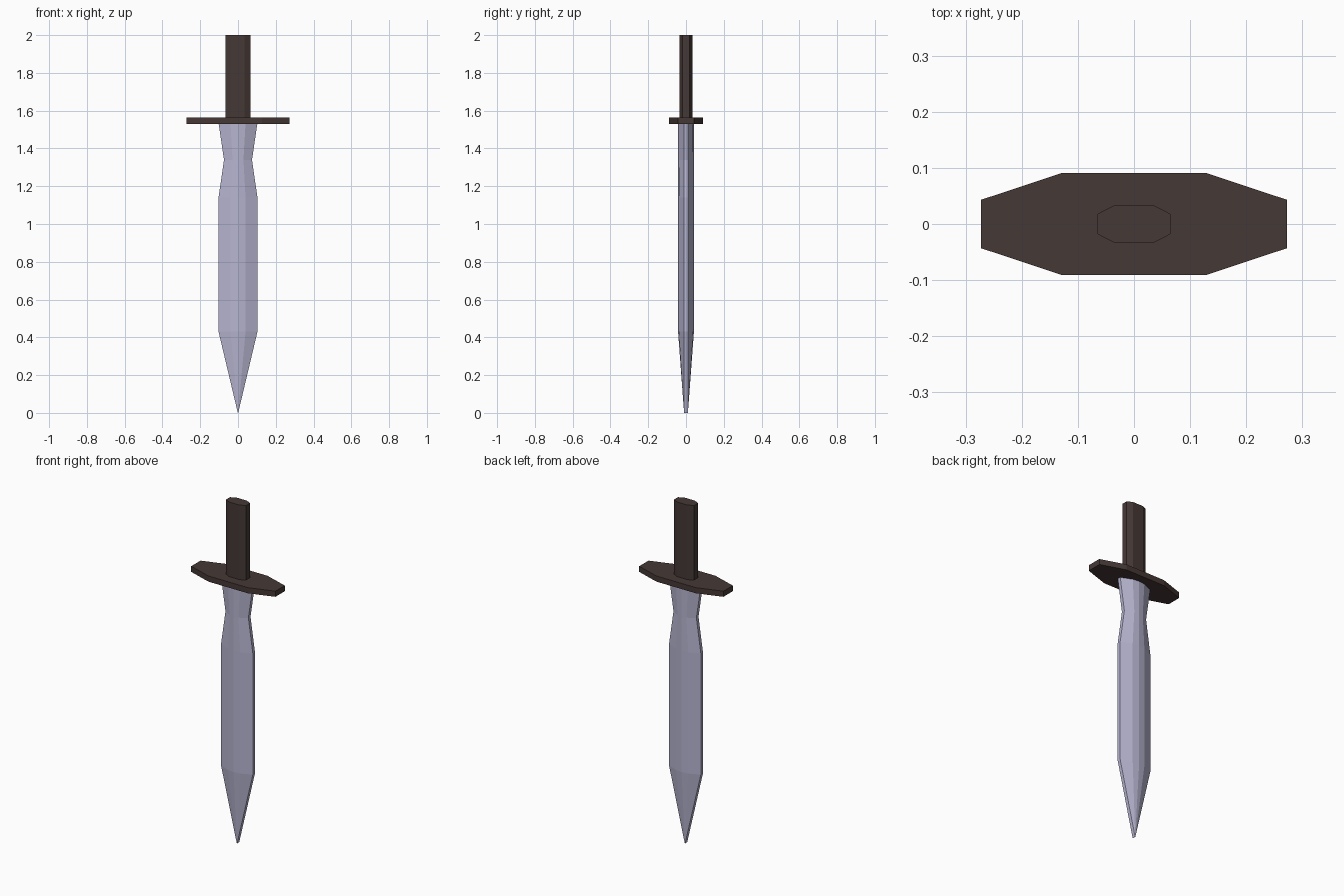
import bpy, bmesh

if "Cube" in bpy.data.objects:
    bpy.data.objects.remove(bpy.data.objects["Cube"])

def material(name, color):
    m = bpy.data.materials.new(name)
    m.diffuse_color = (*color, 1)
    m.use_nodes = True
    m.node_tree.nodes["Principled BSDF"].inputs["Base Color"].default_value = m.diffuse_color
    return m

def mirrored(quarter):
    """Closed outline from the +x +y quarter, listed from the x side to the y side."""
    left = [(-x, y) for x, y in reversed(quarter) if x > 0]
    top = quarter + left
    return top + [(-x, -y) for x, y in top if not (y == 0)]

def loft(name, rings, mat):
    """Flat-faced skin through matching rings, capped at both ends."""
    bm = bmesh.new()
    loops = [[bm.verts.new(p) for p in ring] for ring in rings]
    n = len(loops[0])
    for a, b in zip(loops, loops[1:]):
        for i in range(n):
            j = (i + 1) % n
            bm.faces.new((a[i], a[j], b[j], b[i]))
    bm.faces.new(loops[0][::-1])
    bm.faces.new(loops[-1])
    bmesh.ops.recalc_face_normals(bm, faces=bm.faces)
    me = bpy.data.meshes.new(name)
    bm.to_mesh(me)
    bm.free()
    me.materials.append(mat)
    ob = bpy.data.objects.new(name, me)
    bpy.context.collection.objects.link(ob)
    return ob

def prism(name, quarter, z0, z1, mat):
    outline = mirrored(quarter)
    return loft(name, [[(x, y, z) for x, y in outline] for z in (z0, z1)], mat)

wood = material("dark_wood", (0.06, 0.04, 0.036))
steel = material("steel", (0.47, 0.46, 0.63))

# Grip and crossguard: stretched octagons
prism("grip", [(0.065, 0.018), (0.034, 0.034)], 1.56, 2.0, wood)
prism("crossguard", [(0.273, 0.043), (0.128, 0.091)], 1.53, 1.563, wood)

# Blade: ridged section with narrow flat edges, waisted near the guard
section = mirrored([(0.103, 0.01), (0.04, 0.037), (0, 0.042)])
stations = [  # height, width scale, thickness scale
    (0.0, 0.01, 0.24),
    (0.43, 1, 1),
    (1.14, 1, 1),
    (1.34, 0.72, 1),
    (1.535, 1, 1),
]
rings = []
for z, sx, sy in stations:
    ring = []
    for x, y in section:
        thick = max(abs(y) * sy, 0.01)
        ring.append((x * sx, thick if y > 0 else -thick, z))
    rings.append(ring)
loft("blade", rings, steel)
